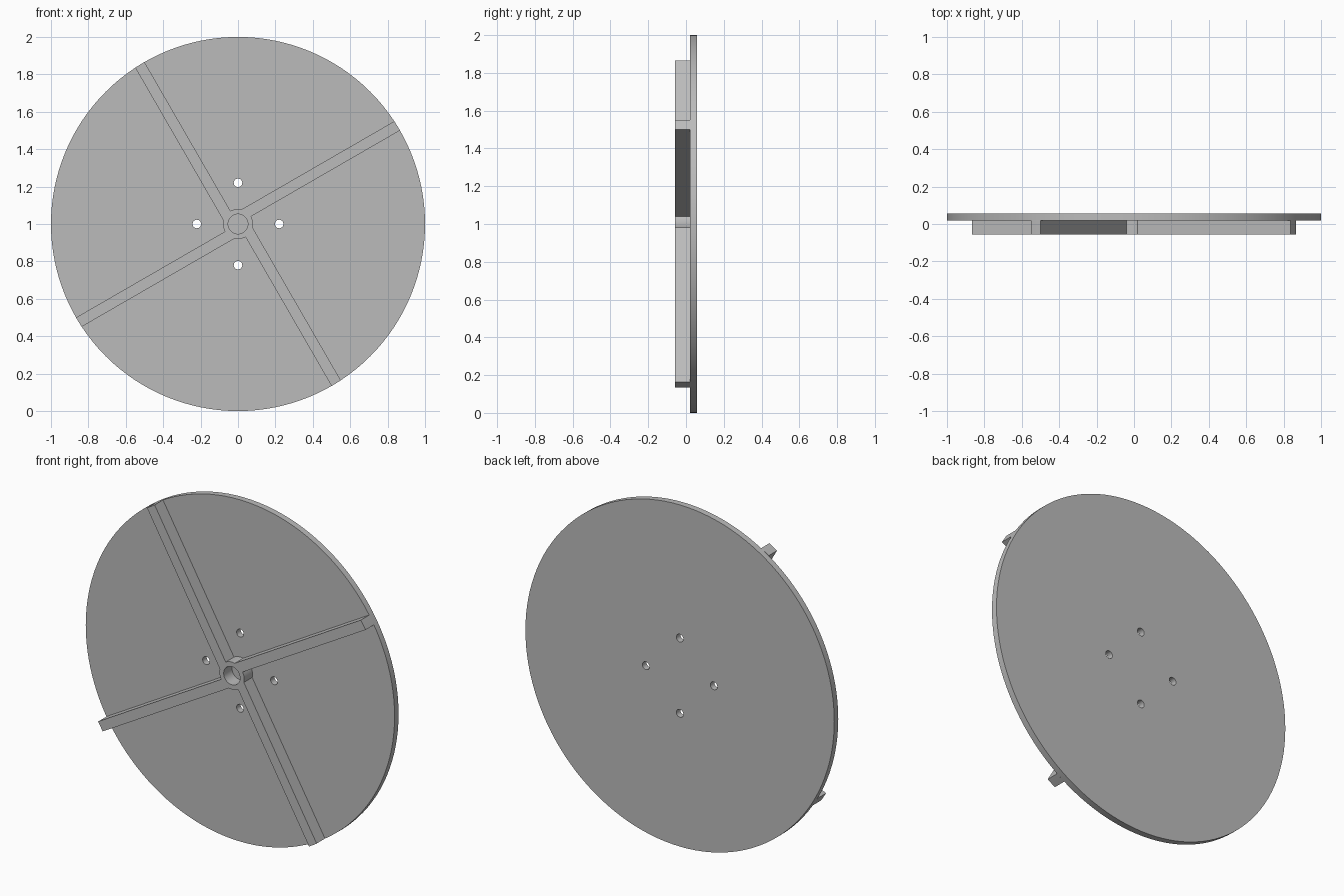
import bpy
from math import radians, sin, cos, asin, sqrt, pi

cube = bpy.data.objects.get("Cube")
if cube:
    bpy.data.objects.remove(cube, do_unlink=True)

DISC_R, HUB_R, BORE_R = 1.0, 0.08, 0.053
RIB_W, HALF_DEPTH, STEP = 0.058, 0.057, 0.02

grey = bpy.data.materials.new("plain grey")
grey.use_nodes = True
colour = (0.5, 0.5, 0.5, 1)
grey.diffuse_color = colour
grey.node_tree.nodes["Principled BSDF"].inputs["Base Color"].default_value = colour


def arc(radius, start, end, steps, cx=0, cy=0):
    """Points along an arc, both ends included."""
    angles = [start + (end - start) * i / steps for i in range(steps + 1)]
    return [(cx + radius * cos(a), cy + radius * sin(a)) for a in angles]


def circle(radius, steps, cx=0, cy=0):
    return arc(radius, 0, 2 * pi, steps, cx, cy)[:-1]


def plate(name, loops, front, back):
    """Extrude an outline with holes between two depths along y."""
    curve = bpy.data.curves.new(name, "CURVE")
    curve.dimensions = "2D"
    curve.fill_mode = "BOTH"
    curve.extrude = (back - front) / 2
    for loop in loops:
        spline = curve.splines.new("POLY")
        spline.points.add(len(loop) - 1)
        for point, (x, y) in zip(spline.points, loop):
            point.co = (x, y, 0, 1)
        spline.use_cyclic_u = True
    curve.materials.append(grey)
    obj = bpy.data.objects.new(name, curve)
    bpy.context.collection.objects.link(obj)
    obj.rotation_euler.x = pi / 2
    obj.location = (0, (front + back) / 2, 1)
    bpy.ops.object.select_all(action="DESELECT")
    obj.select_set(True)
    bpy.context.view_layer.objects.active = obj
    bpy.ops.object.convert(target="MESH")
    bpy.ops.object.shade_smooth_by_angle(angle=radians(30))


# Disc with four bolt holes
holes = [circle(0.023, 24, 0.22 * cos(i * pi / 2), 0.22 * sin(i * pi / 2))
         for i in range(4)]
plate("disc", [circle(DISC_R, 128)] + holes, STEP, HALF_DEPTH)

# Hub with four ribs, each set to one side of its radial line
outline = []
for i in range(4):
    a = radians(30 + 90 * i)
    hub_end = a + asin(RIB_W / HUB_R)
    outline += arc(DISC_R, a, a + asin(RIB_W / DISC_R), 3)
    outline += arc(HUB_R, hub_end, a + pi / 2, 8)
plate("hub_and_ribs", [outline, circle(BORE_R, 40)], -HALF_DEPTH, STEP)
